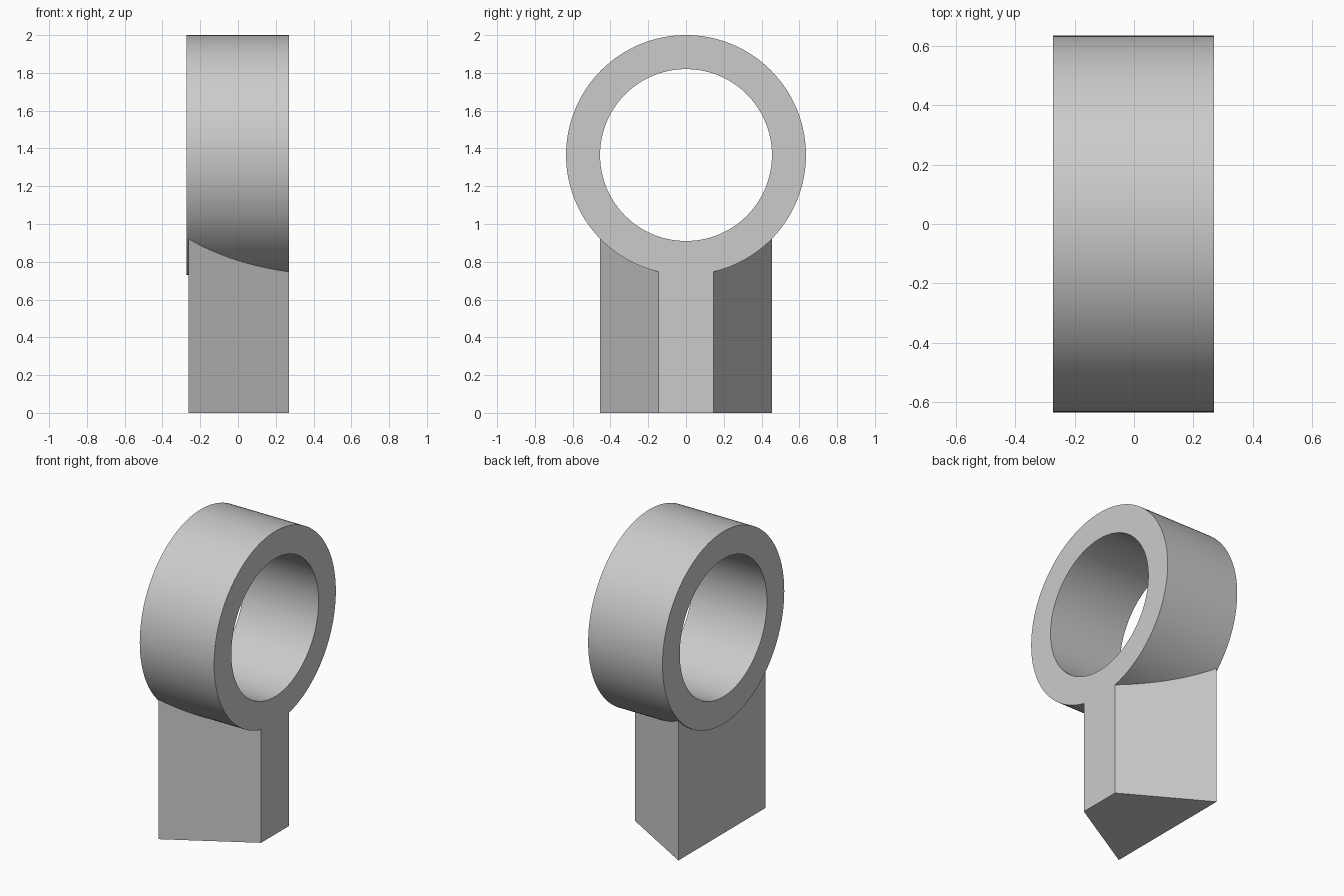
import bpy
import bmesh
import math

default = bpy.data.objects.get("Cube")
if default:
    bpy.data.objects.remove(default, do_unlink=True)

RING_Z, OUTER_R, BORE_R = 1.365, 0.635, 0.455
LEFT_X, RIGHT_X = -0.273, 0.27

grey = bpy.data.materials.new("plain_grey")
grey.use_nodes = True
colour = (0.6, 0.6, 0.6, 1)
grey.diffuse_color = colour
grey.node_tree.nodes["Principled BSDF"].inputs["Base Color"].default_value = colour


def finish(name, bm):
    bmesh.ops.recalc_face_normals(bm, faces=bm.faces)
    mesh = bpy.data.meshes.new(name)
    bm.to_mesh(mesh)
    bm.free()
    mesh.materials.append(grey)
    obj = bpy.data.objects.new(name, mesh)
    bpy.context.collection.objects.link(obj)
    return obj


def extrude_profile(name, points, offset):
    bm = bmesh.new()
    face = bm.faces.new([bm.verts.new(p) for p in points])
    new = bmesh.ops.extrude_face_region(bm, geom=[face])["geom"]
    verts = [v for v in new if isinstance(v, bmesh.types.BMVert)]
    bmesh.ops.translate(bm, verts=verts, vec=offset)
    # the extrude keeps the starting face as the closing cap
    return finish(name, bm)


def disc(name, radius, x0, x1, sides=128):
    angles = [2 * math.pi * i / sides for i in range(sides)]
    points = [(x0, radius * math.sin(a), RING_Z + radius * math.cos(a)) for a in angles]
    return extrude_profile(name, points, (x1 - x0, 0, 0))


def combine(target, other, operation):
    mod = target.modifiers.new(operation.lower(), "BOOLEAN")
    mod.operation = operation
    mod.solver = "EXACT"
    mod.object = other
    bpy.context.view_layer.objects.active = target
    bpy.ops.object.modifier_apply(modifier=mod.name)
    bpy.data.objects.remove(other, do_unlink=True)


# Round head
body = disc("ring_on_wedge_post", OUTER_R, LEFT_X, RIGHT_X)

# Tapered post, wide on one side and narrow on the other
back = -0.263
post = extrude_profile(
    "wedge_post",
    [(back, -0.455, 0), (RIGHT_X, -0.145, 0), (RIGHT_X, 0.145, 0), (back, 0.455, 0)],
    (0, 0, 1.2),
)
combine(body, post, "UNION")

# Bore through the head
bore = disc("bore_cutter", BORE_R, LEFT_X - 0.2, RIGHT_X + 0.2)
bore.hide_render = True
combine(body, bore, "DIFFERENCE")

# Smooth curved walls, crisp edges
bpy.ops.object.select_all(action="DESELECT")
body.select_set(True)
bpy.context.view_layer.objects.active = body
bpy.ops.object.shade_smooth_by_angle(angle=math.radians(25))
